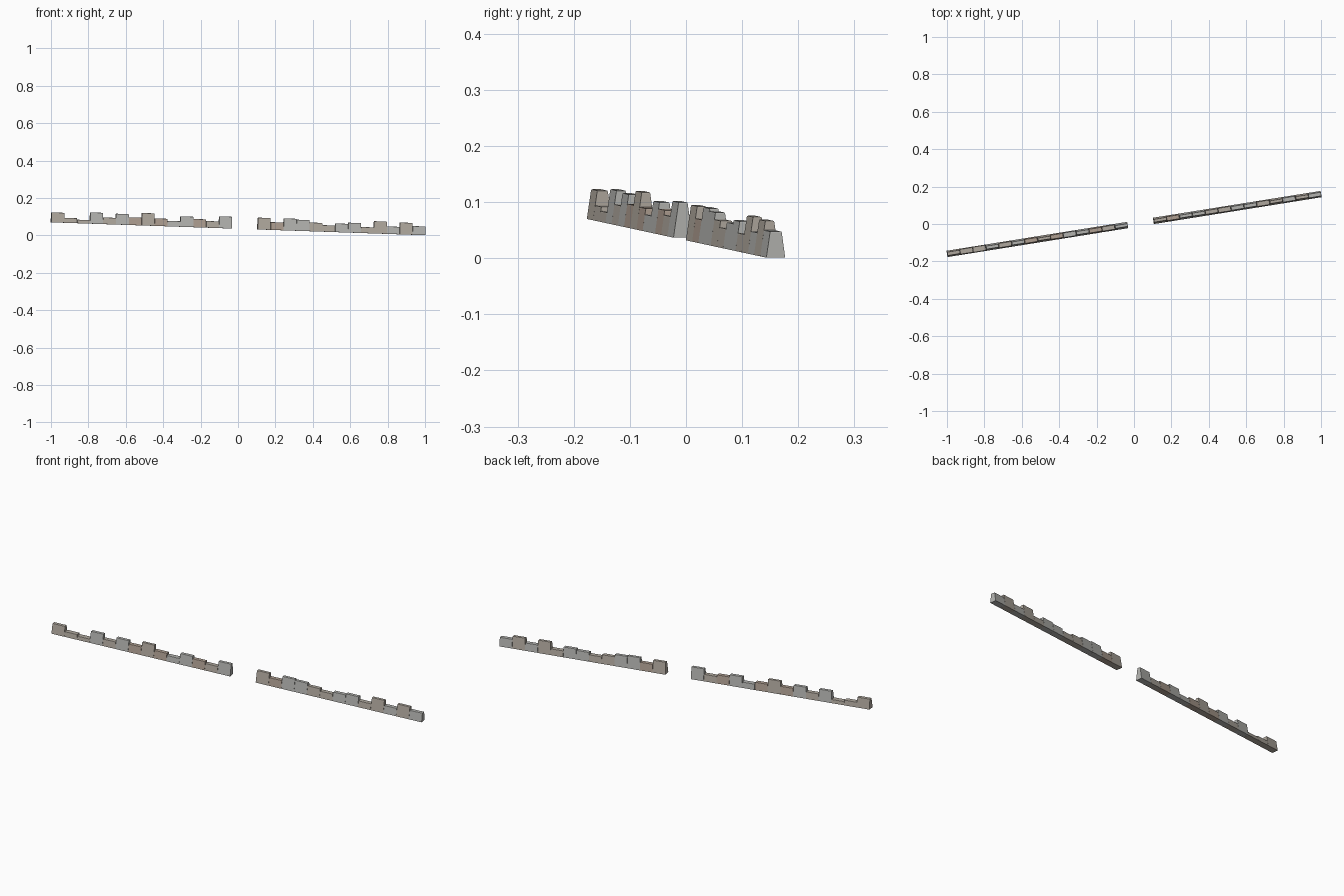
import bpy, bmesh
from mathutils import Vector, Matrix

if "Cube" in bpy.data.objects:
    bpy.data.objects.remove(bpy.data.objects["Cube"])

# Top height of each stone from left to right; 0 marks the gap in the wall
TOPS = [.122, .093, .083, .122, .095, .115, .096, .119, .090, .077,
        .101, .087, .076, .101, 0, 0, .094, .070, .090, .083,
        .068, .054, .063, .067, .044, .075, .047, .068, .049]
# One palette letter per stone: tan, brown, grey, blue-grey
TONES = "tttgtgbtbggbtg__tbggttggttgtg"
PALETTE = {"t": (.43, .39, .34, 1), "b": (.42, .34, .28, 1),
           "g": (.45, .45, .43, 1)}
STEP = 2 / len(TOPS)
DEPTH = .034

mats = {}
for key, colour in PALETTE.items():
    mats[key] = bpy.data.materials.new("stone_" + key)
    mats[key].diffuse_color = colour

# Frame that follows the sloping wall line
along = Vector((2, .32, -.069)).normalized()
across = Vector((0, 0, 1)).cross(along).normalized()
up = along.cross(across)
frame = Matrix((along, across, up)).transposed().to_4x4()


def stone(i, top):
    x = -1 + (i + .5) * STEP
    base = .0355 - .0345 * x
    h = top - base
    length = STEP * 1.012
    bm = bmesh.new()
    bmesh.ops.create_cube(bm, size=1)
    # Battered sides: the top is narrower than the foot
    for v in bm.verts:
        high = v.co.z > 0
        depth = DEPTH - (.28 * h if high else 0)
        v.co = Vector((v.co.x * length * (.975 if high else 1),
                       v.co.y * depth, h if high else 0))
    # Worn upper edges
    edges = [e for e in bm.edges if all(v.co.z > h / 2 for v in e.verts)]
    bmesh.ops.bevel(bm, geom=edges, offset=.0022, segments=2,
                    profile=.5, affect='EDGES')
    me = bpy.data.meshes.new("wall_stone")
    bm.to_mesh(me)
    bm.free()
    ob = bpy.data.objects.new(f"wall_stone_{i:02d}", me)
    ob.matrix_world = Matrix.Translation((x, .16 * x, base)) @ frame
    me.materials.append(mats[TONES[i]])
    bpy.context.collection.objects.link(ob)


for i, top in enumerate(TOPS):
    if top:
        stone(i, top)

for m in bpy.data.materials:
    if m.users and not m.is_grease_pencil:
        m.use_nodes = True
        m.node_tree.nodes["Principled BSDF"].inputs["Base Color"].default_value = m.diffuse_color
